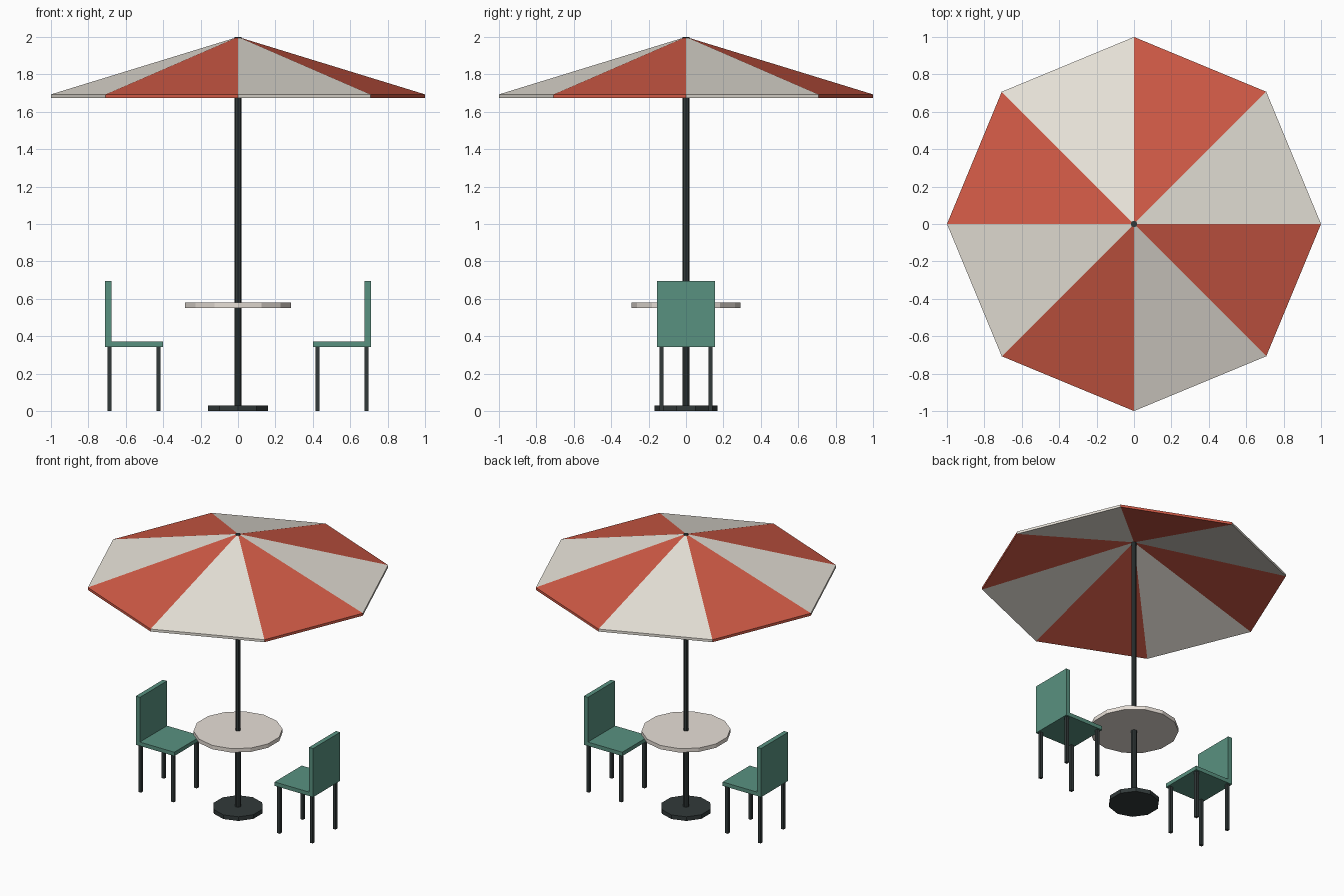
import bpy, bmesh, math
from mathutils import Matrix

if "Cube" in bpy.data.objects:
    bpy.data.objects.remove(bpy.data.objects["Cube"])


def material(name, rgb):
    m = bpy.data.materials.new(name)
    lin = [((c / 255 + 0.055) / 1.055) ** 2.4 for c in rgb]
    m.diffuse_color = (*lin, 1)
    m.use_nodes = True
    m.node_tree.nodes["Principled BSDF"].inputs["Base Color"].default_value = m.diffuse_color
    return m


CREAM = material("cream fabric", (232, 227, 217))
RED = material("red fabric", (208, 90, 70))
STONE = material("table stone", (231, 223, 215))
GREEN = material("green paint", (89, 145, 128))
DARK = material("dark metal", (50, 58, 58))


def add_object(name, bm, *mats):
    bmesh.ops.recalc_face_normals(bm, faces=bm.faces)
    me = bpy.data.meshes.new(name)
    bm.to_mesh(me)
    bm.free()
    for m in mats:
        me.materials.append(m)
    ob = bpy.data.objects.new(name, me)
    bpy.context.collection.objects.link(ob)
    return ob


def box(name, x, y, z, mat):
    """Box from (min, max) ranges."""
    bm = bmesh.new()
    size = [r[1] - r[0] for r in (x, y, z)]
    mid = [(r[0] + r[1]) / 2 for r in (x, y, z)]
    bmesh.ops.create_cube(bm, size=1, matrix=Matrix.Translation(mid) @ Matrix.Diagonal((*size, 1)))
    return add_object(name, bm, mat)


def disc(name, r, z0, z1, sides, mat):
    """Upright prism with one corner on +y."""
    bm = bmesh.new()
    bmesh.ops.create_cone(bm, cap_ends=True, segments=sides, radius1=r, radius2=r, depth=z1 - z0,
                          matrix=Matrix.Translation((0, 0, (z0 + z1) / 2)))
    ob = add_object(name, bm, mat)
    # the first corner may lie on x or y: turn it to +y
    first = max(ob.data.vertices, key=lambda v: v.co.y)
    turn = math.pi / 2 - math.atan2(first.co.y, first.co.x)
    ob.data.transform(Matrix.Rotation(turn, 4, 'Z'))
    return ob


# Base, column, table top and umbrella pole
disc("base", 0.168, 0.0, 0.03, 10, DARK)
disc("table_column", 0.02, 0.03, 0.555, 10, DARK)
disc("table_top", 0.292, 0.552, 0.58, 14, STONE)
disc("umbrella_pole", 0.0175, 0.03, 2.0, 8, DARK)

# Canopy: thin eight-panel shell in alternating colours
bm = bmesh.new()
apex_top, apex_in = bm.verts.new((0, 0, 2.0)), bm.verts.new((0, 0, 1.982))
top, low = [], []
for i in range(8):
    a = i * math.pi / 4
    top.append(bm.verts.new((math.cos(a), math.sin(a), 1.693)))
    low.append(bm.verts.new((math.cos(a), math.sin(a), 1.675)))
for i in range(8):
    j = (i + 1) % 8
    for vs in ((apex_top, top[i], top[j]), (apex_in, low[j], low[i]),
               (top[i], low[i], low[j], top[j])):
        bm.faces.new(vs).material_index = i % 2
add_object("canopy", bm, CREAM, RED)


# Chairs: mirrored left and right, backs outward
def chair(side, s):
    def span(a, b):
        return tuple(sorted((s * a, s * b)))
    box(side + "_seat", span(0.402, 0.71), (-0.155, 0.155), (0.343, 0.371), GREEN)
    box(side + "_backrest", span(0.677, 0.71), (-0.155, 0.155), (0.371, 0.695), GREEN)
    for px, x in (("inner", 0.425), ("outer", 0.687)):
        for py, y in (("front", -0.132), ("back", 0.132)):
            box(f"{side}_{px}_{py}_leg", span(x - 0.011, x + 0.011),
                (y - 0.011, y + 0.011), (0, 0.343), DARK)


chair("left", -1)
chair("right", 1)
